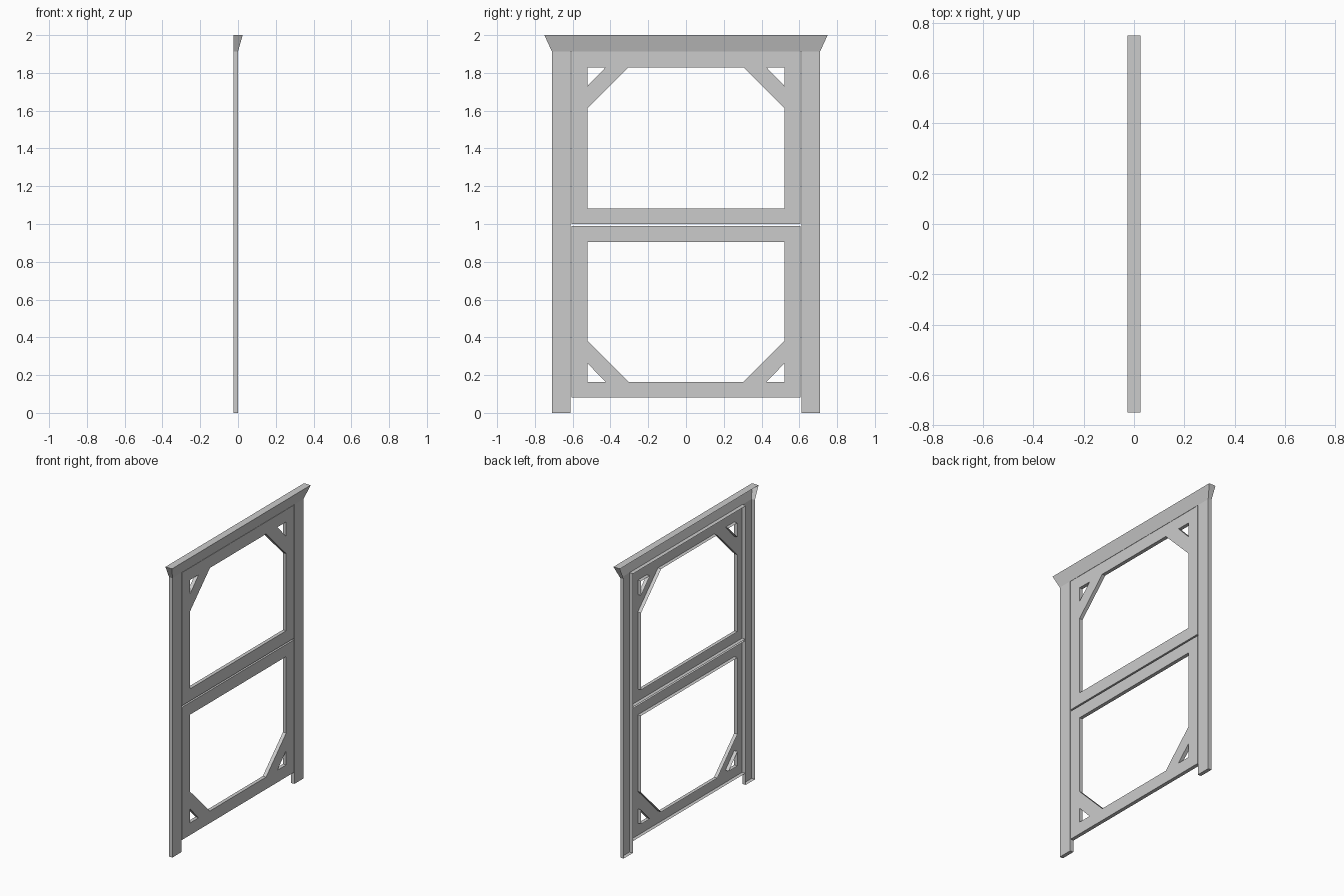
import bpy, bmesh
from mathutils import Vector

if "Cube" in bpy.data.objects:
    bpy.data.objects.remove(bpy.data.objects["Cube"])

BACK = -0.025   # rear edge of every wall


def finish_shell(name, bm):
    """Run walls back from every border of the front face; the rear stays open."""
    border = [e for e in bm.edges if e.is_boundary]
    ext = bmesh.ops.extrude_edge_only(bm, edges=border)
    for v in ext["geom"]:
        if isinstance(v, bmesh.types.BMVert):
            v.co.x = BACK
    bmesh.ops.recalc_face_normals(bm, faces=bm.faces)
    bm.normal_update()
    front = max(bm.faces, key=lambda f: abs(f.normal.x))
    if front.normal.x < 0:
        bmesh.ops.reverse_faces(bm, faces=bm.faces)
    mesh = bpy.data.meshes.new(name)
    bm.to_mesh(mesh)
    bm.free()
    obj = bpy.data.objects.new(name, mesh)
    bpy.context.collection.objects.link(obj)
    return obj


def add_loop(bm, pts):
    vs = [bm.verts.new((0, y, z)) for y, z in pts]
    return [bm.edges.new((vs[i - 1], vs[i])) for i in range(len(vs))]


# Outer frame: two posts and a flared head that leans forward
IN, OUT, HEAD = 0.611, 0.71, 1.914
bm = bmesh.new()
for s in (1, -1):
    pts = [(IN, 0), (OUT, 0), (OUT, HEAD), (IN, HEAD)]
    bm.faces.new([bm.verts.new((0, s * y, z)) for y, z in pts][::s])
head = [(0, -OUT, HEAD), (0, -IN, HEAD), (0, IN, HEAD), (0, OUT, HEAD),
        (0.025, 0.75, 2), (0.025, -0.75, 2)]
bm.faces.new([bm.verts.new(p) for p in head])
bmesh.ops.remove_doubles(bm, verts=bm.verts, dist=1e-5)
finish_shell("outer_frame", bm)


def sash(name, plain, braced, d):
    """Sash with diagonal braces at the 'braced' end; d is the direction to that end."""
    bm = bmesh.new()
    w, o, rail = 0.607, 0.522, 0.083
    a, b = plain + d * rail, braced - d * rail
    edges = add_loop(bm, [(-w, plain), (w, plain), (w, braced), (-w, braced)])
    # main opening with two cut corners
    leg = 0.218
    edges += add_loop(bm, [(-o, a), (o, a), (o, b - d * leg), (o - leg, b),
                           (leg - o, b), (-o, b - d * leg)])
    # small triangular openings behind the braces
    for s in (1, -1):
        edges += add_loop(bm, [(s * o, b), (s * (o - 0.096), b),
                               (s * o, b - d * 0.099)])
    bmesh.ops.triangle_fill(bm, edges=edges, use_beauty=True,
                            normal=Vector((1, 0, 0)))
    finish_shell(name, bm)


# Upper and lower sashes
sash("upper_sash", 1.0, 1.912, 1)
sash("lower_sash", 0.989, 0.081, -1)
